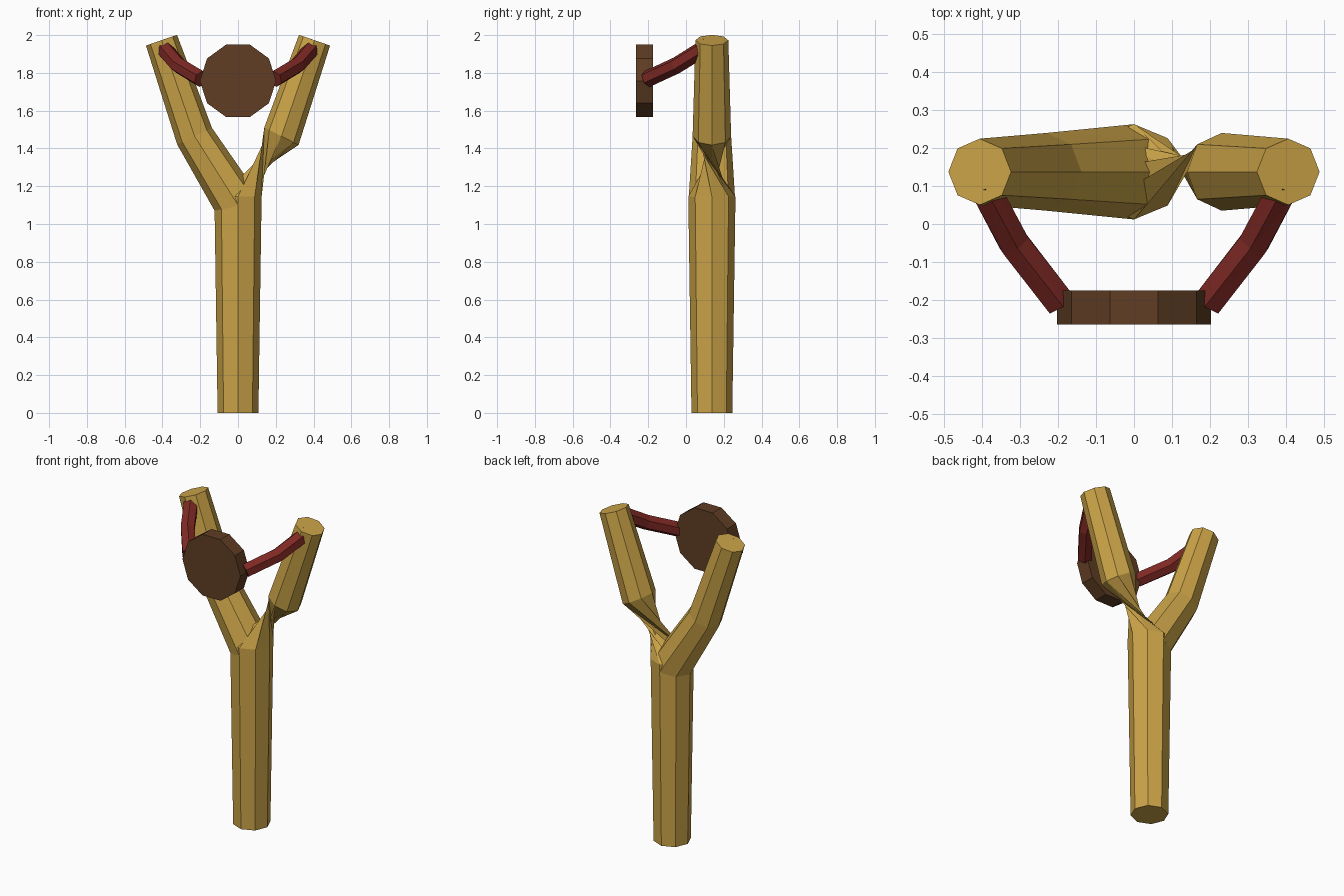
import bpy, bmesh, math
from mathutils import Vector

if "Cube" in bpy.data.objects:
    bpy.data.objects.remove(bpy.data.objects["Cube"])

def mat(name, rgb):
    m = bpy.data.materials.new(name)
    m.diffuse_color = (*rgb, 1)
    m.use_nodes = True
    m.node_tree.nodes["Principled BSDF"].inputs["Base Color"].default_value = m.diffuse_color
    return m

WOOD = mat("pale wood", (0.60, 0.37, 0.065))
RUBBER = mat("red rubber", (0.21, 0.022, 0.017))
LEATHER = mat("brown leather", (0.115, 0.047, 0.017))

def tube(name, pts, radii, sides, material, ref, tangents=None, flips=None):
    """Faceted capped tube; rings are mitred, a flip turns a ring half way round."""
    pts = [Vector(p) for p in pts]
    ref = Vector(ref)
    n = len(pts)
    bm = bmesh.new()
    rings = []
    for i, p in enumerate(pts):
        a = (p - pts[i - 1]).normalized() if i else Vector()
        b = (pts[i + 1] - p).normalized() if i < n - 1 else Vector()
        t = (a + b).normalized()
        if tangents and tangents.get(i):
            t = Vector(tangents[i]).normalized()
        u = t.cross(ref).normalized()
        v = u.cross(t)
        s = -1 if flips and i in flips else 1
        ring = []
        for k in range(sides):
            w = math.tau * k / sides
            ring.append(bm.verts.new(p + s * radii[i] * (v * math.cos(w) + u * math.sin(w))))
        rings.append(ring)
    for r, q in zip(rings, rings[1:]):
        for k in range(sides):
            j = (k + 1) % sides
            bm.faces.new((r[k], q[k], q[j]))
            bm.faces.new((r[k], q[j], r[j]))
    bm.faces.new(rings[0])
    bm.faces.new(rings[-1][::-1])
    if not flips:
        bmesh.ops.recalc_face_normals(bm, faces=bm.faces)
        bmesh.ops.dissolve_limit(bm, angle_limit=0.002, verts=bm.verts, edges=bm.edges)
    me = bpy.data.meshes.new(name)
    bm.to_mesh(me)
    bm.free()
    me.materials.append(material)
    ob = bpy.data.objects.new(name, me)
    bpy.context.collection.objects.link(ob)
    return ob

Y = 0.137
# handle
tube("handle", [(0, Y, 0), (0, Y, 1.145)], [0.108, 0.125], 8, WOOD, (0, 1, 0))

# left fork, bending smoothly out of the handle
tube("left_fork", [(0, Y, 1.10), (-0.23, Y, 1.465), (-0.405, Y, 1.973)],
     [0.125, 0.102, 0.087], 8, WOOD, (0, 1, 0), {0: (-0.31, 0, 0.95)})

# right fork, pinched at its root by a half twist
tube("right_fork", [(0, Y, 1.145), (0.23, Y, 1.465), (0.405, Y, 1.973)],
     [0.125, 0.102, 0.087], 8, WOOD, (0, 1, 0), {0: (0, 0, 1)}, {0})

# rubber bands
for side, s in (("left", -1), ("right", 1)):
    tube(side + "_band", [(s * 0.40, 0.11, 1.94), (s * 0.315, -0.05, 1.84), (s * 0.195, -0.205, 1.768)],
         [0.045] * 3, 6, RUBBER, (0, 0, 1))

# ten-sided pouch
tube("pouch", [(0, -0.264, 1.758), (0, -0.175, 1.758)], [0.202] * 2, 10, LEATHER, (1, 0, 0))
